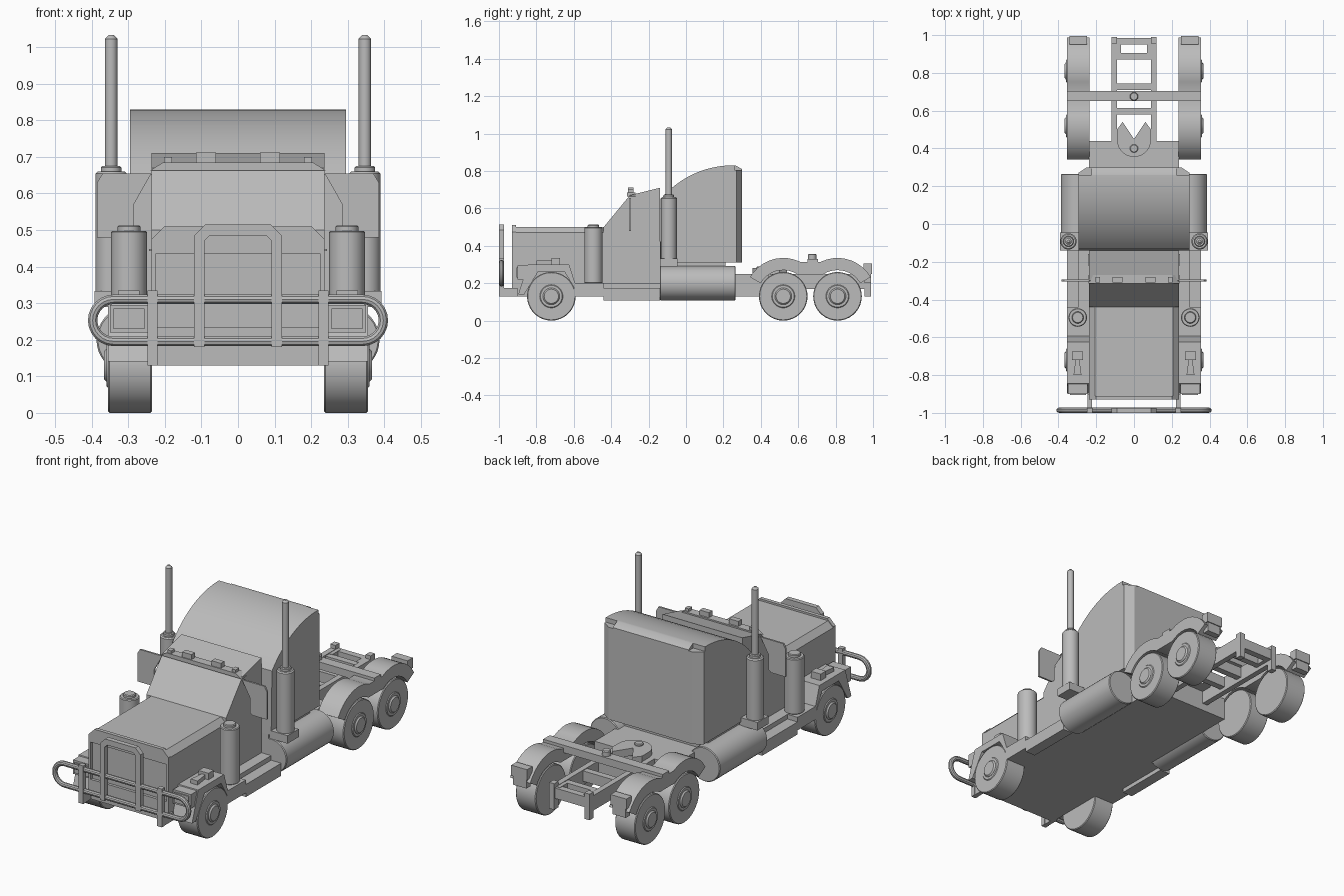
import bpy
import bmesh
from math import sin, cos, pi, radians

cube = bpy.data.objects.get("Cube")
if cube:
    bpy.data.objects.remove(cube, do_unlink=True)

# One plain colour for every part
shade = (.5, .5, .5, 1)
grey = bpy.data.materials.new("plain grey")
grey.use_nodes = True
grey.diffuse_color = shade
for node in grey.node_tree.nodes:
    if node.type == 'BSDF_PRINCIPLED':
        node.inputs["Base Color"].default_value = shade

# Shared dimensions
CAB = .237                 # half width of cab and hood
SIDE = .295                # half width of sleeper
INNER, OUTER = .235, .355  # inside and outside of wheels and fenders
FLOOR, STEP, DECK = .13, .2, .25
NOSE, COWL, CAB_BACK = -.93, -.44, -.14
FRONT_AXLE, MIDDLE_AXLE, REAR_AXLE = -.72, .52, .81


def finish(name, bm, pair):
    """Turn a bmesh into an object, mirrored across the centre when pair is set."""
    bmesh.ops.recalc_face_normals(bm, faces=bm.faces[:])
    for face in bm.faces:
        face.smooth = True
    mesh = bpy.data.meshes.new(name)
    bm.to_mesh(mesh)
    bm.free()
    mesh.set_sharp_from_angle(angle=radians(32))
    mesh.materials.append(grey)
    part = bpy.data.objects.new(name, mesh)
    bpy.context.collection.objects.link(part)
    if pair:
        part.modifiers.new("mirror", 'MIRROR').use_axis[0] = True


def loft(name, axis, rings, pair):
    """Skin a stack of (outline, position) rings along an axis and cap its ends."""
    bm = bmesh.new()
    order = {'x': (2, 0, 1), 'y': (0, 2, 1), 'z': (0, 1, 2)}[axis]
    loops = []
    for outline, position in rings:
        corners = [(a, b, position) for a, b in outline]
        loops.append([bm.verts.new([c[k] for k in order]) for c in corners])
    bm.faces.new(loops[0])
    bm.faces.new(loops[-1])
    for low, high in zip(loops, loops[1:]):
        for i in range(len(low)):
            bm.faces.new((low[i - 1], low[i], high[i], high[i - 1]))
    finish(name, bm, pair)


def prism(name, axis, outline, span, pair=False):
    loft(name, axis, [(outline, end) for end in span], pair)


def box(name, x, y, z, pair=False):
    prism(name, 'z', [(x[0], y[0]), (x[1], y[0]), (x[1], y[1]), (x[0], y[1])], z, pair)


def arc(centre, radius, start, end, steps):
    angles = [radians(start + (end - start) * i / steps) for i in range(steps + 1)]
    return [(centre[0] + radius * cos(a), centre[1] + radius * sin(a)) for a in angles]


def cylinder(name, axis, centre, radius, span, rim=.004, pair=False):
    """Cylinder with a small chamfer around both ends."""
    low, high = span
    stack = [(radius - rim, low), (radius, low + rim), (radius, high - rim), (radius - rim, high)]
    rings = [(arc(centre, r, 0, 360, 36)[:-1], position) for r, position in stack]
    loft(name, axis, rings, pair)


def trapezoid(centre, bottom, top, low, high):
    return [(centre - bottom, low), (centre - top, high), (centre + top, high), (centre + bottom, low)]


def chamfered(half, low, high, cut):
    """Upright outline with both top corners cut off."""
    left = [(-half, low), (-half, high - cut), (cut - half, high)]
    return left + [(-a, b) for a, b in reversed(left)]


# Wheels with hubs
for name, axle in (("front", FRONT_AXLE), ("middle", MIDDLE_AXLE), ("rear", REAR_AXLE)):
    centre = (axle, FLOOR)
    cylinder(name + "_tyres", 'x', centre, .13, (INNER, OUTER), pair=True)
    cylinder(name + "_rims", 'x', centre, .062, (INNER, OUTER + .004), pair=True)
    cylinder(name + "_hubs", 'x', centre, .045, (INNER, OUTER + .012), rim=.007, pair=True)

# Chassis and rear ladder frame
box("chassis_slab", x=(-CAB, CAB), y=(NOSE + .02, COWL + .88), z=(FLOOR, DECK))
box("sleeper_base", x=(-.28, .28), y=(CAB_BACK, .21), z=(DECK, .31))
box("frame_rails", x=(.09, .12), y=(.3, .98), z=(.17, DECK), pair=True)
for name, y in (("front", .6), ("middle", .73), ("rear", .89), ("tail", .97)):
    box(name + "_cross_member", x=(-.1, .1), y=(y - .02, y + .015), z=(.19, DECK - .004))
box("tail_fillers", x=(.07, .1), y=(.9, .97), z=(.19, DECK - .002), pair=True)
box("tail_posts", x=(.09, .12), y=(.955, .99), z=(FLOOR, .27), pair=True)

# Coupling plate with a notch at its rear, and a pin
horns = [(.09, .5), (.06, .54), (0, .45), (-.06, .54), (-.09, .5)]
prism("coupling_plate", 'z', arc((0, .445), .09, 180, 360, 16) + horns, (.24, .28))
cylinder("coupling_pin", 'z', (0, .4), .022, (DECK, .29))

# Hood and recessed grille
prism("hood", 'y', chamfered(CAB, FLOOR, .5, .03), (NOSE + .015, COWL + .01))
opening = trapezoid(0, CAB - .012, CAB - .012, INNER, .435)
prism("grille_surround", 'y', chamfered(CAB, INNER, .51, .035) + opening[::-1], (NOSE, NOSE + .02))
box("grille_sill", x=(-CAB, CAB), y=(NOSE, NOSE + .02), z=(FLOOR, INNER))

# Cab with a raked windshield
cab = [(COWL, FLOOR), (COWL, .5), (-.3, .67), (CAB_BACK, .71), (CAB_BACK, FLOOR)]
prism("cab", 'x', cab, (-CAB, CAB))
box("door_handles", x=(INNER, CAB + .006), y=(-.22, -.16), z=(.442, .448), pair=True)

# Sun visor, roof lamps and side mirrors
prism("sun_visor", 'y', trapezoid(0, .24, .205, .663, .685), (-.315, -.27))
box("marker_lamps", x=(.18, .203), y=(-.31, -.28), z=(.67, .7), pair=True)
box("roof_lamps", x=(.06, .115), y=(-.31, -.28), z=(.68, .712), pair=True)
mirror = [(CAB, .655), (.285, .57), (.285, .49), (.3, .48), (.385, .48), (.385, .63), (.37, .655)]
prism("side_mirrors", 'y', mirror, (-.305, -.295), pair=True)

# Sleeper with a curved roof and chamfered rear
roof = arc((.25, .33), .5, 90, 140, 12)
prism("sleeper", 'x', roof + [(CAB_BACK, .31), (.26, .31), (.26, .83)], (-SIDE, SIDE))
panel = [(.25, .31), (.25, .83), (.265, .83), (.3, .81), (.3, .31)]
prism("sleeper_rear_panel", 'x', panel, (-.225, .225))
corner = [(.215, .25), (SIDE, .25), (SIDE, .27), (.25, .3), (.215, .3)]
prism("sleeper_rear_corners", 'z', corner, (.31, .805), pair=True)

# Fuel tanks and steps
cylinder("fuel_tanks", 'y', (SIDE, STEP), .092, (CAB_BACK, .265), pair=True)
box("step_ledges", x=(INNER, SIDE), y=(-.6, CAB_BACK), z=(FLOOR, STEP), pair=True)
box("outer_steps", x=(SIDE, OUTER), y=(COWL, CAB_BACK), z=(.108, .175), pair=True)
box("cleaner_shelves", x=(SIDE, OUTER), y=(-.6, COWL), z=(FLOOR, STEP), pair=True)

# Air cleaners
cleaner = (.298, -.495)
cylinder("air_cleaners", 'z', cleaner, .049, (STEP, .498), pair=True)
cylinder("air_cleaner_caps", 'z', cleaner, .031, (.49, .513), pair=True)

# Exhaust stacks
stack = (.347, -.092)
box("exhaust_brackets", x=(.285, .393), y=(CAB_BACK, -.045), z=(.29, .333), pair=True)
cylinder("mufflers", 'z', stack, .043, (.32, .66), rim=.006, pair=True)
cylinder("muffler_collars", 'z', stack, .028, (.65, .675), pair=True)
cylinder("exhaust_pipes", 'z', stack, .017, (.66, 1.033), rim=.01, pair=True)

# Front fenders, headlamps and horns
outside = trapezoid(FRONT_AXLE - .015, .162, .11, .14, .3)
arch = trapezoid(FRONT_AXLE, .145, .07, .14, .262)
prism("front_fenders", 'x', outside + arch[::-1], (INNER, OUTER), pair=True)
box("headlamp_housings", x=(.245, .35), y=(-.9, -.84), z=(.22, .295), pair=True)
box("headlamp_lenses", x=(.255, .34), y=(-.906, -.89), z=(.23, .285), pair=True)
box("horn_mounts", x=(.27, .328), y=(-.72, -.675), z=(.295, .335), pair=True)
prism("horns", 'z', trapezoid(.299, .021, .009, -.8, -.71), (.295, .322), pair=True)

# Rear fenders arching over both axles
middle, rear = (MIDDLE_AXLE, FLOOR), (REAR_AXLE, FLOOR)
top = arc(middle, .205, 150, 64, 9) + arc(rear, .205, 116, 30, 9)
underside = arc(rear, .14, 30, 125, 9) + arc(middle, .14, 55, 150, 9)
prism("rear_fenders", 'x', top + underside, (INNER, OUTER), pair=True)
box("upper_tail_lamps", x=(.248, .342), y=(.95, .995), z=(DECK, .305), pair=True)
box("lower_tail_lamps", x=(.255, .335), y=(.955, .99), z=(STEP, DECK), pair=True)
box("fender_cross_bar", x=(-OUTER, OUTER), y=(.65, .705), z=(.29, .33))
cylinder("cross_bar_knob", 'z', (0, .675), .022, (.32, .357))

# Bull bar: looped tube, hoop, posts and brackets
curve = bpy.data.curves.new("bull_bar_path", 'CURVE')
curve.dimensions = '3D'
curve.bevel_depth = .0135
curve.bevel_resolution = 3
path = arc((.34, .253), .0575, -90, 90, 12) + arc((-.34, .253), .0575, 90, 270, 12)
spline = curve.splines.new('POLY')
spline.points.add(len(path) - 1)
for point, (x, z) in zip(spline.points, path):
    point.co = (x, -.986, z, 1)
spline.use_cyclic_u = True
helper = bpy.data.objects.new("bull_bar_helper", curve)
tube = bmesh.new()
tube.from_mesh(helper.to_mesh())
helper.to_mesh_clear()
bpy.data.objects.remove(helper, do_unlink=True)
finish("bull_bar_loop", tube, False)

bar = (-1, -.974)
hoop = chamfered(.12, .18, .515, .03) + chamfered(.092, .18, .485, .015)[::-1]
prism("bull_bar_hoop", 'y', hoop, bar)
box("bull_bar_posts", x=(.22, .248), y=bar, z=(FLOOR, .335), pair=True)
box("bull_bar_brackets", x=(.222, .246), y=(-.98, -.9), z=(FLOOR, .175), pair=True)
